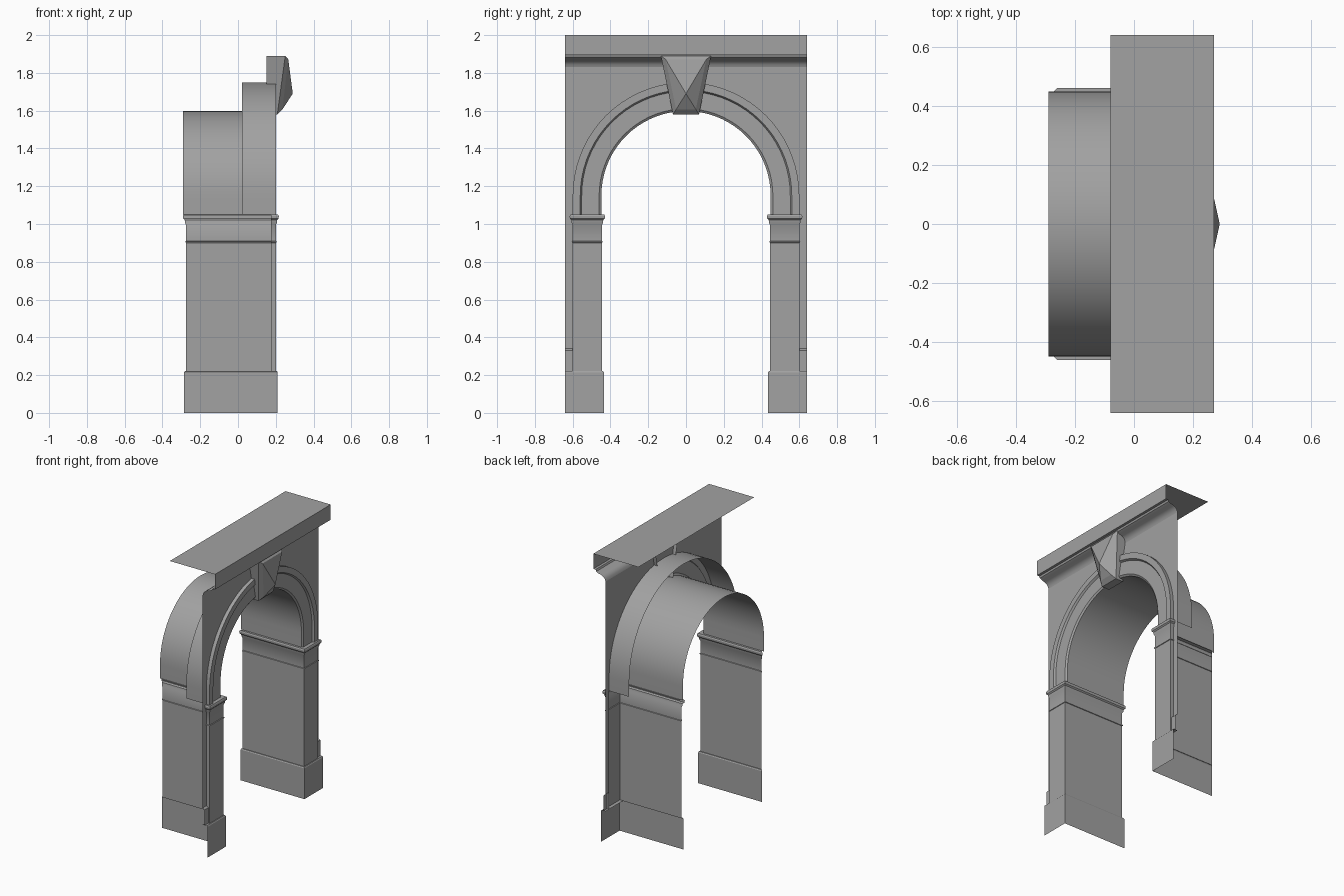
import bpy, bmesh, math

cube = bpy.data.objects.get("Cube")
if cube:
    bpy.data.objects.remove(cube, do_unlink=True)

stone = bpy.data.materials.new("grey stone")
stone.use_nodes = True
GREY = (0.36, 0.36, 0.36, 1)
stone.diffuse_color = GREY
stone.node_tree.nodes["Principled BSDF"].inputs["Base Color"].default_value = GREY

HALF = 0.64        # half width of the facade
JAMB = 0.445       # inner face of the piers
OUTER = 0.6        # outer edge of the piers and arch
SPRING = 1.15      # height of the arch centre
IMPOST = 1.05      # height where the arch meets the piers
WALL_X = 0.175


def make(name, verts, faces, smooth=True):
    mesh = bpy.data.meshes.new(name)
    mesh.from_pydata(verts, [], faces)
    mesh.materials.append(stone)
    bm = bmesh.new()
    bm.from_mesh(mesh)
    bmesh.ops.recalc_face_normals(bm, faces=bm.faces)
    # open sheets: turn the shell so that it faces the front or the passage
    if sum(f.normal.x * f.calc_area() for f in bm.faces) < 0:
        bmesh.ops.reverse_faces(bm, faces=bm.faces)
    bm.to_mesh(mesh)
    bm.free()
    obj = bpy.data.objects.new(name, mesh)
    bpy.context.collection.objects.link(obj)
    if smooth:
        bpy.ops.object.select_all(action="DESELECT")
        obj.select_set(True)
        bpy.context.view_layer.objects.active = obj
        bpy.ops.object.shade_smooth_by_angle(angle=math.radians(30))
    return obj


def loft(name, rows, smooth=True):
    """Skin a sheet across rows of equally many points."""
    n = len(rows[0])
    verts = [p for row in rows for p in row]
    faces = [(i * n + j, i * n + j + 1, (i + 1) * n + j + 1, (i + 1) * n + j)
             for i in range(len(rows) - 1) for j in range(n - 1)]
    return make(name, verts, faces, smooth)


def arch_line(radius, foot, steps=36):
    """Stilted round arch as (y, z) points, from right foot to left foot."""
    arc = [(-radius * math.cos(math.pi * i / steps),
            SPRING + radius * math.sin(math.pi * i / steps)) for i in range(steps + 1)]
    return [(-radius, foot)] + arc + [(radius, foot)]


# Arch: extrados, moulded face and barrel vault in one sweep
arch_profile = [(0.6, 0.02), (0.6, 0.2), (0.56, 0.2), (0.552, 0.187),
                (0.46, 0.187), (0.448, 0.178), (0.448, -0.29)]
loft("arch_and_vault", [[(x, y, z) for y, z in arch_line(r, IMPOST)] for r, x in arch_profile])

# Facade wall with the arch opening
outline = [(-HALF, 0.34), (-HALF, 1.83), (HALF, 1.83), (HALF, 0.34)]
outline += arch_line(OUTER, 0.34)[::-1]
make("facade_wall", [(WALL_X, y, z) for y, z in outline], [tuple(range(len(outline)))], False)

# Cornice with its cove, fascia and top
cornice = [(WALL_X, 1.83), (0.18, 1.845), (0.19, 1.858), (0.205, 1.867), (0.23, 1.873),
           (0.247, 1.882), (0.252, 1.894), (0.27, 1.894), (0.27, 2), (-0.08, 2)]
loft("cornice", [[(x, y, z) for x, z in cornice] for y in (-HALF, HALF)])


# Piers, one on each side
def ring(side, d, z):
    """Plan of a pier's visible faces, pushed out by d."""
    return [(-0.275 - d, side * (JAMB - d), z), (0.2 + d, side * (JAMB - d), z),
            (0.2 + d, side * (OUTER + d), z), (WALL_X, side * (OUTER + d), z)]


shaft = [(0, 0.22), (0, 0.9), (0.004, 0.902), (0.004, 0.908), (0, 0.91), (0, 0.995),
         (0.005, 1.005), (0.007, 1.02), (0.015, 1.028), (0.016, 1.042),
         (0.012, IMPOST), (-0.015, IMPOST)]
for side, word in ((-1, "right"), (1, "left")):
    loft(word + "_pier", [ring(side, d, z) for d, z in shaft])

    # Plinth: passage face and front face, with a ledge on top
    rows = []
    for d, z in ((0.01, 0), (0.01, 0.215), (0.006, 0.222), (-0.025, 0.222)):
        rows.append([(-0.275 - max(d, 0), side * (JAMB - max(d, 0)), z) if d > 0
                     else (-0.275, side * JAMB, z),
                     (0.2 + d, side * (JAMB - max(d, 0)), z),
                     (0.2 + d, side * HALF, z)])
    loft(word + "_plinth", rows, False)

    # Low base course of the wall beside the pier
    loft(word + "_wall_base", [[(x, side * y, z) for y in (OUTER, HALF)]
                               for x, z in ((0.19, 0.222), (0.19, 0.33), (WALL_X, 0.34))], False)

# Keystone: tapered sides, sloping face and a raised faceted point
def trapezoid(x_top, x_low, half_top, half_low, top, low):
    return [(x_top, -half_top, top), (x_top, half_top, top),
            (x_low, half_low, low), (x_low, -half_low, low)]


verts = (trapezoid(0.15, 0.15, 0.133, 0.069, 1.89, 1.58)
         + trapezoid(0.25, 0.208, 0.133, 0.069, 1.89, 1.58)
         + trapezoid(0.266, 0.235, 0.108, 0.052, 1.872, 1.607)
         + [(0.29, 0, 1.69)])
faces = [(k + i, k + (i + 1) % 4, k + 4 + (i + 1) % 4, k + 4 + i)
         for k in (0, 4) for i in range(4)]
faces += [(8 + i, 8 + (i + 1) % 4, 12) for i in range(4)]
make("keystone", verts, faces, False)
